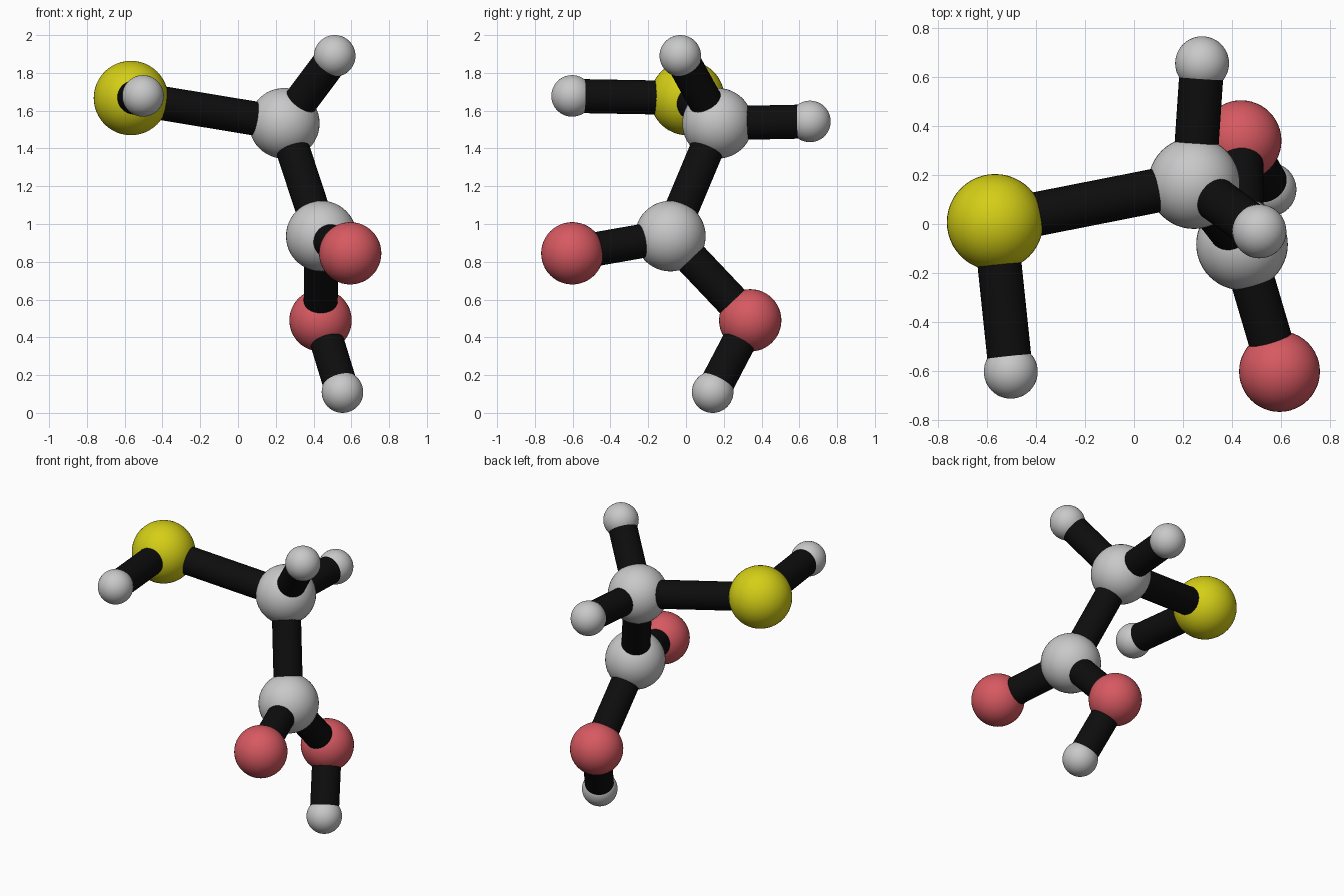
import bpy
from mathutils import Vector

cube = bpy.data.objects.get("Cube")
if cube:
    bpy.data.objects.remove(cube, do_unlink=True)


def material(name, rgb):
    mat = bpy.data.materials.new(name)
    mat.use_nodes = True
    mat.diffuse_color = (*rgb, 1)
    mat.node_tree.nodes["Principled BSDF"].inputs["Base Color"].default_value = (*rgb, 1)
    return mat


grey = material("light grey", (0.58, 0.58, 0.58))
yellow = material("yellow", (0.66, 0.62, 0.008))
red = material("soft red", (0.68, 0.1, 0.12))
black = material("black", (0.004, 0.004, 0.004))

BOND_RADIUS = 0.09

# Element: radius and material
ELEMENTS = {
    "carbon": (0.187, grey),
    "hydrogen": (0.11, grey),
    "oxygen": (0.165, red),
    "sulfur": (0.197, yellow),
}

# Atom: element and centre
ATOMS = {
    "sulfur": ("sulfur", (-0.567, 0.007, 1.667)),
    "sulfur_hydrogen": ("hydrogen", (-0.503, -0.603, 1.678)),
    "upper_carbon": ("carbon", (0.245, 0.167, 1.533)),
    "top_hydrogen": ("hydrogen", (0.512, -0.03, 1.89)),
    "back_hydrogen": ("hydrogen", (0.278, 0.656, 1.543)),
    "lower_carbon": ("carbon", (0.441, -0.083, 0.936)),
    "front_oxygen": ("oxygen", (0.594, -0.602, 0.845)),
    "back_oxygen": ("oxygen", (0.437, 0.34, 0.49)),
    "bottom_hydrogen": ("hydrogen", (0.553, 0.141, 0.11)),
}

BONDS = [
    ("sulfur", "sulfur_hydrogen"),
    ("sulfur", "upper_carbon"),
    ("upper_carbon", "top_hydrogen"),
    ("upper_carbon", "back_hydrogen"),
    ("upper_carbon", "lower_carbon"),
    ("lower_carbon", "front_oxygen"),
    ("lower_carbon", "back_oxygen"),
    ("back_oxygen", "bottom_hydrogen"),
]


def finish(name, mat):
    obj = bpy.context.object
    obj.name = name
    obj.data.materials.append(mat)
    bpy.ops.object.shade_smooth_by_angle()


# Atom balls
for name, (element, centre) in ATOMS.items():
    radius, mat = ELEMENTS[element]
    bpy.ops.mesh.primitive_uv_sphere_add(segments=48, ring_count=24, radius=radius, location=centre)
    finish(name + "_ball", mat)

# Bond rods, running from centre to centre
for first, second in BONDS:
    start, end = (Vector(ATOMS[atom][1]) for atom in (first, second))
    axis = end - start
    bpy.ops.mesh.primitive_cylinder_add(
        vertices=32, radius=BOND_RADIUS, depth=axis.length, location=(start + end) / 2,
        rotation=axis.to_track_quat("Z", "Y").to_euler())
    finish(f"{first}_to_{second}_rod", black)
